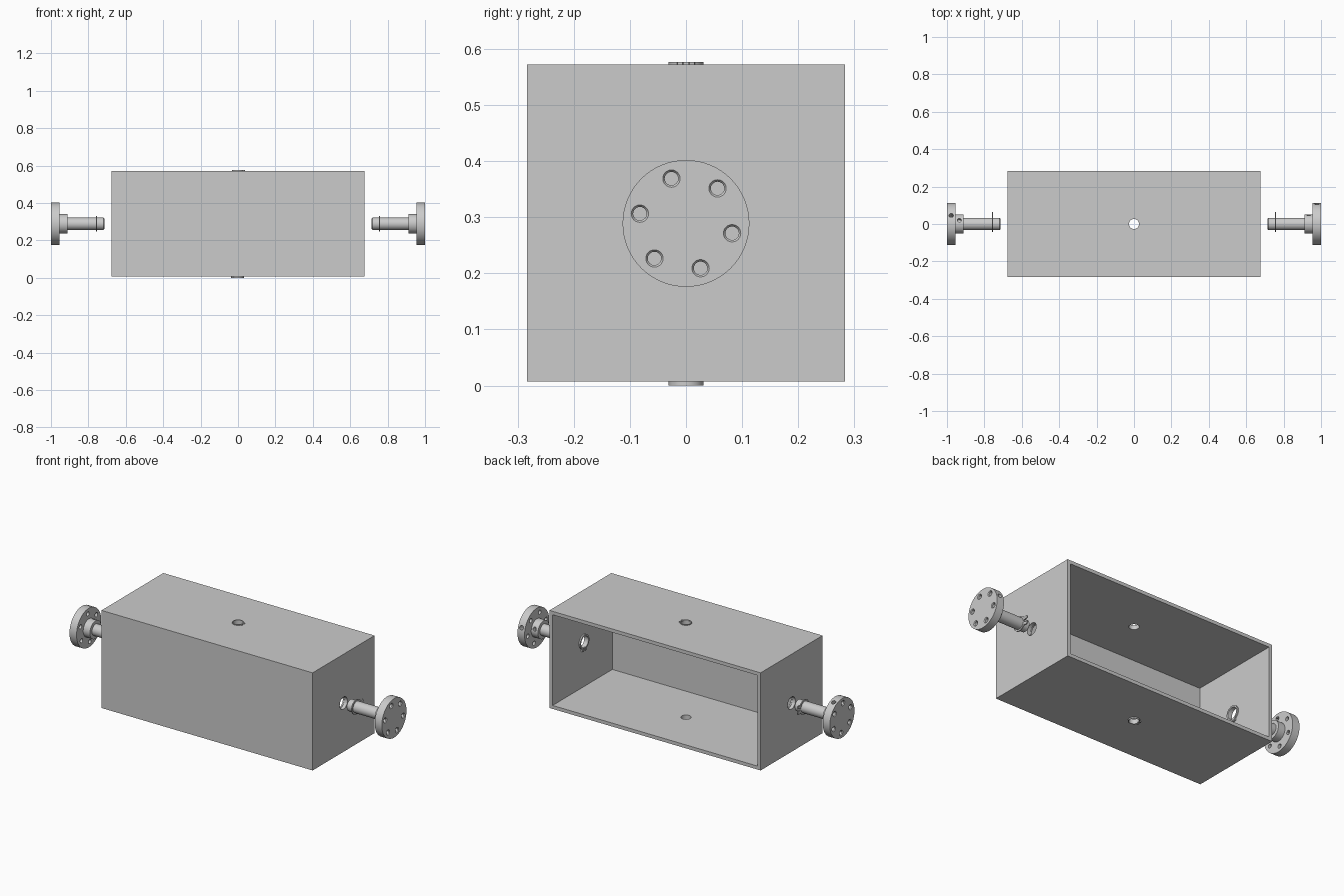
import bpy, bmesh
from math import radians, cos, sin, pi
from mathutils import Vector, Matrix

if "Cube" in bpy.data.objects:
    bpy.data.objects.remove(bpy.data.objects["Cube"])

ZC = 0.289                      # height of the shaft axis


def to_object(bm, name, matrix=Matrix()):
    bmesh.ops.transform(bm, matrix=matrix, verts=bm.verts)
    bmesh.ops.recalc_face_normals(bm, faces=bm.faces)
    me = bpy.data.meshes.new(name)
    bm.to_mesh(me)
    bm.free()
    ob = bpy.data.objects.new(name, me)
    bpy.context.collection.objects.link(ob)
    return ob


def select(ob):
    bpy.ops.object.select_all(action='DESELECT')
    ob.select_set(True)
    bpy.context.view_layer.objects.active = ob


def smooth(ob):
    select(ob)
    bpy.ops.object.shade_smooth_by_angle(angle=radians(30))


def rod(a, b, r1, r2=None, seg=32):
    """Cylinder or cone between two points, used as a cutter."""
    a, b = Vector(a), Vector(b)
    d = b - a
    bm = bmesh.new()
    bmesh.ops.create_cone(bm, cap_ends=True, segments=seg, radius1=r1,
                          radius2=r1 if r2 is None else r2, depth=d.length)
    m = Matrix.Translation((a + b) / 2) @ d.to_track_quat('Z', 'Y').to_matrix().to_4x4()
    ob = to_object(bm, "cutter", m)
    ob.hide_render = True
    return ob


def block(name, lo, hi):
    bm = bmesh.new()
    bmesh.ops.create_cube(bm, size=1)
    lo, hi = Vector(lo), Vector(hi)
    return to_object(bm, name, Matrix.Translation((lo + hi) / 2) @ Matrix.Diagonal((hi - lo).to_4d()))


def cut(ob, cutters):
    for c in cutters:
        m = ob.modifiers.new("cut", 'BOOLEAN')
        m.operation = 'DIFFERENCE'
        m.solver = 'EXACT'
        m.object = c
        select(ob)
        bpy.ops.object.modifier_apply(modifier=m.name)
        bpy.data.objects.remove(c)


def clip(name, centre, axis, lug_angle, r_in, r_out, r_lug, thick):
    """Open retaining ring with two lugs beside its gap."""
    bm = bmesh.new()
    n, gap = 48, radians(9)
    pairs = []
    for i in range(n + 1):
        a = gap + (2 * pi - 2 * gap) * i / n
        r = r_lug if i < 3 or i > n - 3 else r_out
        pairs.append([bm.verts.new((q * cos(a + lug_angle), q * sin(a + lug_angle), -thick / 2))
                      for q in (r_in, r)])
    faces = [bm.faces.new((p[0], p[1], q[1], q[0])) for p, q in zip(pairs, pairs[1:])]
    ext = bmesh.ops.extrude_face_region(bm, geom=faces, use_keep_orig=True)
    bmesh.ops.translate(bm, vec=(0, 0, thick),
                        verts=[g for g in ext['geom'] if isinstance(g, bmesh.types.BMVert)])
    # axis 'X' maps local x,y to world y,z
    rot = Matrix(((0, 0, 1, 0), (1, 0, 0, 0), (0, 1, 0, 0), (0, 0, 0, 1))) if axis == 'X' else Matrix()
    smooth(to_object(bm, name, Matrix.Translation(centre) @ rot))


# housing: box open at the back, with bores in four walls
W, D, Z0, Z1, T = 0.676, 0.283, 0.007, 0.572, 0.02
housing = block("housing", (-W, -D, Z0), (W, D, Z1))
cut(housing, [block("cutter", (-W + T, -D + T, Z0 + T), (W - T, D + 0.1, Z1 - T)),
              rod((0, 0, -0.1), (0, 0, 0.7), 0.027),
              rod((-0.8, 0, ZC), (0.8, 0, ZC), 0.035)])
smooth(housing)

# retaining rings around the bores
clip("top_ring", (0, 0, Z1 + 0.0025), 'Z', 0, 0.027, 0.031, 0.038, 0.005)
clip("bottom_ring", (0, 0, Z0 / 2), 'Z', pi, 0.027, 0.031, 0.038, 0.007)

# flanged shafts on both sides
profile = [(0.715, 0), (0.715, 0.028), (0.72, 0.033), (0.912, 0.033), (0.912, 0.052),
           (0.955, 0.052), (0.955, 0.113), (1.0, 0.113), (1.0, 0)]
for side, s, radial in (("right", 1, 18), ("left", -1, 66)):
    bm = bmesh.new()
    vs = [bm.verts.new((s * x, r, 0)) for x, r in profile]
    es = [bm.edges.new(p) for p in zip(vs, vs[1:])]
    bmesh.ops.spin(bm, geom=vs + es, cent=(0, 0, 0), axis=(1, 0, 0),
                   angle=2 * pi, steps=64, use_duplicate=False)
    bmesh.ops.remove_doubles(bm, verts=bm.verts, dist=1e-5)
    shaft = to_object(bm, side + "_flanged_shaft", Matrix.Translation((0, 0, ZC)))
    cutters = []

    def at(x, r, deg):
        return (s * x, r * cos(radians(deg)), ZC + r * sin(radians(deg)))

    # bolt circle with countersinks, then radial screw holes
    for k in range(6):
        a = radial + 30 + 60 * k
        cutters.append(rod(at(0.945, 0.084, a), at(1.01, 0.084, a), 0.012, seg=24))
        cutters.append(rod(at(0.994, 0.084, a), at(1.002, 0.084, a), 0.011, 0.017, seg=24))
    cutters.append(rod(at(0.978, 0.075, radial), at(0.978, 0.13, radial), 0.012, seg=24))
    cutters.append(rod(at(0.934, 0.03, radial), at(0.934, 0.07, radial), 0.011, seg=24))
    cut(shaft, cutters)
    smooth(shaft)
    clip(side + "_shaft_clip", (s * 0.757, 0, ZC), 'X', 0, 0.031, 0.042, 0.064, 0.006)
    clip(side + "_wall_ring", (s * (W - T - 0.004), 0, ZC), 'X', -pi / 2, 0.033, 0.042, 0.055, 0.008)
